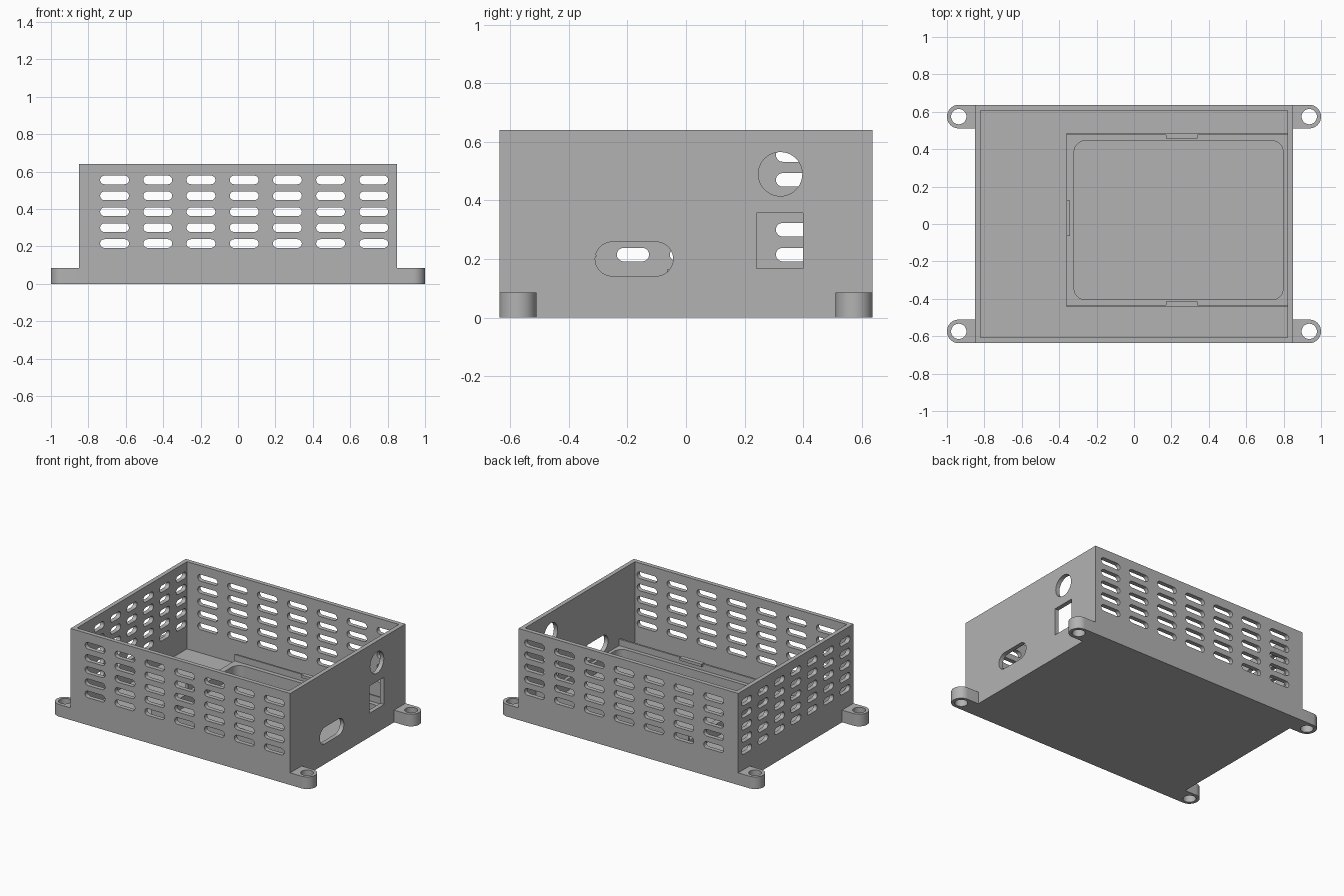
import bpy, bmesh
from math import cos, sin, pi, radians

if "Cube" in bpy.data.objects:
    bpy.data.objects.remove(bpy.data.objects["Cube"])

grey = bpy.data.materials.new("plain grey")
grey.use_nodes = True
COLOUR = (0.45, 0.45, 0.45, 1)
grey.diffuse_color = COLOUR
grey.node_tree.nodes["Principled BSDF"].inputs["Base Color"].default_value = COLOUR


def outline(a0, a1, b0, b1, r=0, n=10):
    """Rectangle outline with rounded corners."""
    if r == 0:
        return [(a0, b0), (a1, b0), (a1, b1), (a0, b1)]
    corners = [(a1 - r, b1 - r), (a0 + r, b1 - r), (a0 + r, b0 + r), (a1 - r, b0 + r)]
    return [(a + r * cos((k + i / n) * pi / 2), b + r * sin((k + i / n) * pi / 2))
            for k, (a, b) in enumerate(corners) for i in range(n + 1)]


def add_prism(bm, points, axis, lo, hi):
    """Extrude an outline along one axis."""
    place = {"x": lambda a, b, h: (h, a, b),
             "y": lambda a, b, h: (a, h, b),
             "z": lambda a, b, h: (a, b, h)}[axis]
    rings = [[bm.verts.new(place(a, b, h)) for a, b in points] for h in (lo, hi)]
    bm.faces.new(rings[0])
    bm.faces.new(rings[1])
    n = len(points)
    for i in range(n):
        j = (i + 1) % n
        bm.faces.new((rings[0][i], rings[0][j], rings[1][j], rings[1][i]))


def make(name, prisms):
    bm = bmesh.new()
    for p in prisms:
        add_prism(bm, *p)
    bmesh.ops.remove_doubles(bm, verts=bm.verts, dist=0.0002)
    bmesh.ops.recalc_face_normals(bm, faces=bm.faces)
    mesh = bpy.data.meshes.new(name)
    bm.to_mesh(mesh)
    bm.free()
    mesh.materials.append(grey)
    ob = bpy.data.objects.new(name, mesh)
    bpy.context.collection.objects.link(ob)
    return ob


def cut(ob, *cutters):
    """Subtract the cutters, keep the resulting mesh, discard the cutters."""
    for c in cutters:
        mod = ob.modifiers.new("cut", "BOOLEAN")
        mod.object, mod.operation, mod.solver = c, "DIFFERENCE", "EXACT"
    dg = bpy.context.evaluated_depsgraph_get()
    mesh = bpy.data.meshes.new_from_object(ob.evaluated_get(dg))
    ob.modifiers.clear()
    ob.data = mesh
    for c in cutters:
        bpy.data.objects.remove(c)


X, Y, H, WALL = 0.85, 0.637, 0.64, 0.03
FLOOR, TRAY, RAIL = 0.03, 0.12, 0.165
rows = [0.215 + 0.085 * i for i in range(5)]

# Open box with vents on three sides and connector holes on the right wall
body = make("enclosure_box", [(outline(-X, X, -Y, Y), "z", 0, H)])
cavity = make("cavity_cutter", [(outline(-X + WALL, X - WALL, -Y + WALL, Y - WALL), "z", FLOOR, 1)])
long_vents = make("long_vent_cutter", [
    (outline(x - 0.077, x + 0.077, z - 0.023, z + 0.023, 0.0229), "y", -1, 1)
    for x in [0.033 + 0.231 * i for i in range(-3, 4)] for z in rows])
side_vents = make("side_vent_cutter", [
    (outline(y - 0.055, y + 0.055, z - 0.023, z + 0.023, 0.0229), "x", -1, -0.7)
    for y in [0.181 * i for i in range(-3, 4)] for z in rows])
ports = make("port_cutter", [
    (outline(0.247, 0.397, 0.415, 0.565, 0.0749), "x", 0.7, 1),
    (outline(0.24, 0.4, 0.167, 0.357), "x", 0.7, 1),
    (outline(-0.31, -0.044, 0.142, 0.258, 0.0579), "x", 0.7, 1)])
cut(body, cavity, long_vents, side_vents, ports)

# Board tray with a rounded recess
tray = make("board_tray", [(outline(-0.36, X - WALL, -0.445, 0.487), "z", FLOOR, TRAY)])
cut(tray, make("recess_cutter", [(outline(-0.32, 0.797, -0.405, 0.445, 0.06), "z", FLOOR + 0.01, 1)]))
parts = [body, tray]

# Rails along the tray and the clips that hold the board
for name, outer, inner, tip in (("front", -0.445, -0.432, -0.415), ("back", 0.487, 0.475, 0.457)):
    lo, hi = sorted((outer, inner))
    parts.append(make(name + "_rail", [(outline(-0.36, X - WALL, lo, hi), "z", TRAY, RAIL)]))
    lo, hi = sorted((outer, tip))
    parts.append(make(name + "_clip", [(outline(0.17, 0.34, lo, hi), "z", RAIL - 0.015, RAIL + 0.005)]))
parts.append(make("end_clip", [(outline(-0.36, -0.343, -0.065, 0.125), "z", TRAY, RAIL)]))

# Mounting ears with screw holes
for sx, side in ((1, "left"), (-1, "right")):
    for sy, end in ((1, "back"), (-1, "front")):
        cx, cy, r = 0.937, sy * 0.574, 0.063
        arc = [(sx * (cx + r * cos(t * pi / 24)), cy + r * sin(t * pi / 24)) for t in range(-12, 13)]
        ear = make(f"{end}_{side}_ear", [([(sx * X, cy - r)] + arc + [(sx * X, cy + r)], "z", 0, 0.085)])
        hx = sx * cx
        cut(ear, make("hole_cutter", [(outline(hx - 0.041, hx + 0.041, cy - 0.041, cy + 0.041, 0.0409),
                                       "z", -1, 1)]))
        parts.append(ear)

# Smooth the rounded walls, keep the corners sharp
for ob in bpy.context.view_layer.objects:
    ob.select_set(ob in parts)
bpy.context.view_layer.objects.active = body
bpy.ops.object.shade_smooth_by_angle(angle=radians(30))
